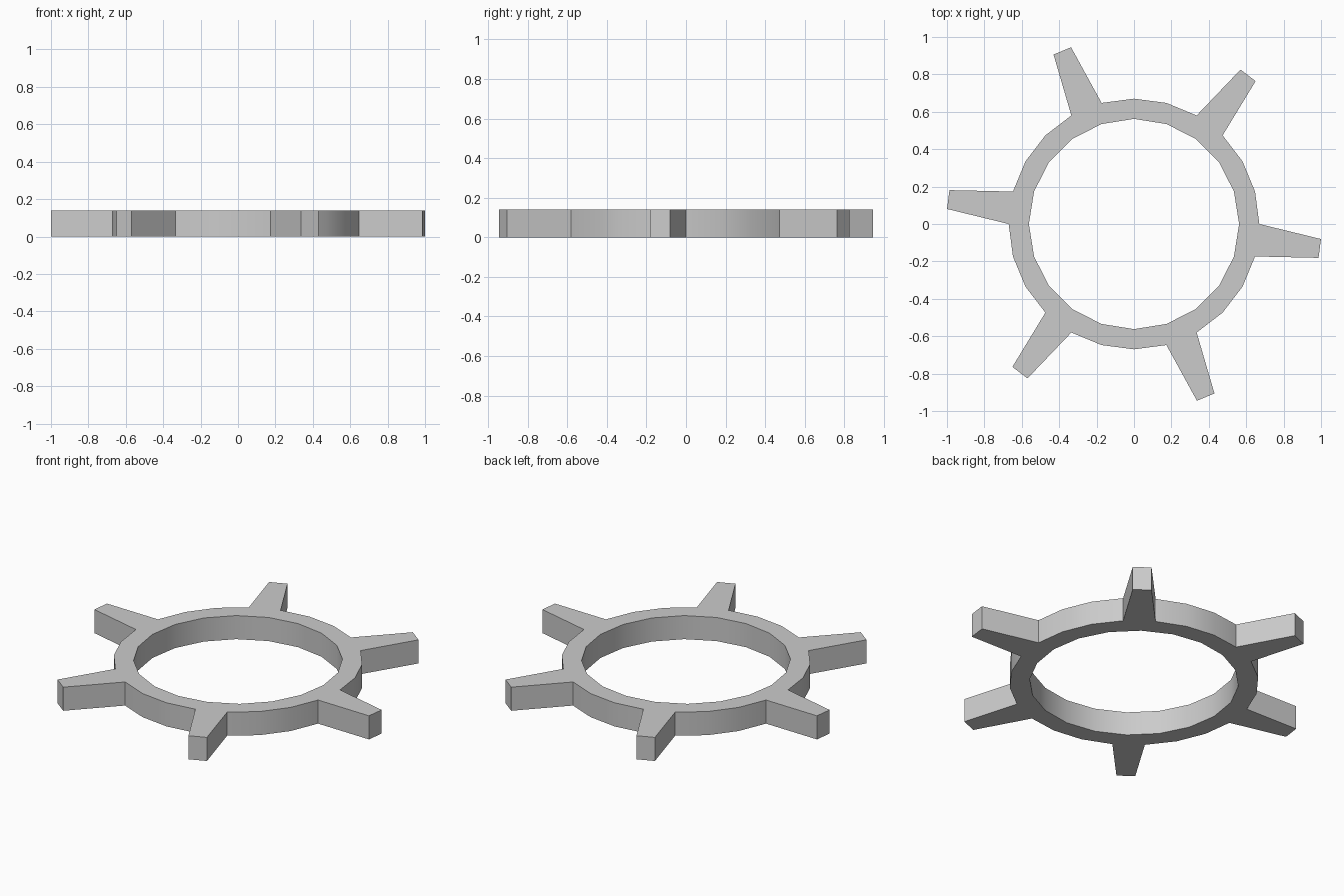
import bpy, bmesh
from math import radians, cos, sin

if "Cube" in bpy.data.objects:
    bpy.data.objects.remove(bpy.data.objects["Cube"])

HEIGHT = 0.14
INNER_R, RIM_R, TIP_R = 0.562, 0.67, 1.003


def polar(r, deg):
    return (r * cos(radians(deg)), r * sin(radians(deg)), 0)


def add_loop(bm, points):
    vs = [bm.verts.new(p) for p in points]
    return [bm.edges.new((a, vs[(i + 1) % len(vs)])) for i, a in enumerate(vs)]


# Outer profile: 24-sided rim with a tapered tooth on every fourth side
outer = []
for k in range(24):
    outer.append(polar(RIM_R, k * 15 - 15))
    if k % 4 == 0:
        mid = k * 15 - 7.5
        outer += [polar(TIP_R, mid - 2.9), polar(TIP_R, mid + 2.9)]

# Inner profile: 20-sided bore
inner = [polar(INNER_R, k * 18) for k in range(20)]

# Fill between the profiles and extrude upwards
bm = bmesh.new()
edges = add_loop(bm, outer) + add_loop(bm, inner)
bmesh.ops.triangle_fill(bm, edges=edges, use_beauty=True, normal=(0, 0, 1))
ext = bmesh.ops.extrude_face_region(bm, geom=bm.faces[:], use_keep_orig=True)
top = [g for g in ext["geom"] if isinstance(g, bmesh.types.BMVert)]
bmesh.ops.translate(bm, verts=top, vec=(0, 0, HEIGHT))
bmesh.ops.recalc_face_normals(bm, faces=bm.faces[:])

mesh = bpy.data.meshes.new("toothed_ring")
bm.to_mesh(mesh)
bm.free()
ring = bpy.data.objects.new("toothed_ring", mesh)
bpy.context.collection.objects.link(ring)

# Smooth the rim and bore, keep the other edges sharp
bpy.context.view_layer.objects.active = ring
ring.select_set(True)
bpy.ops.object.shade_smooth_by_angle(angle=radians(30))
